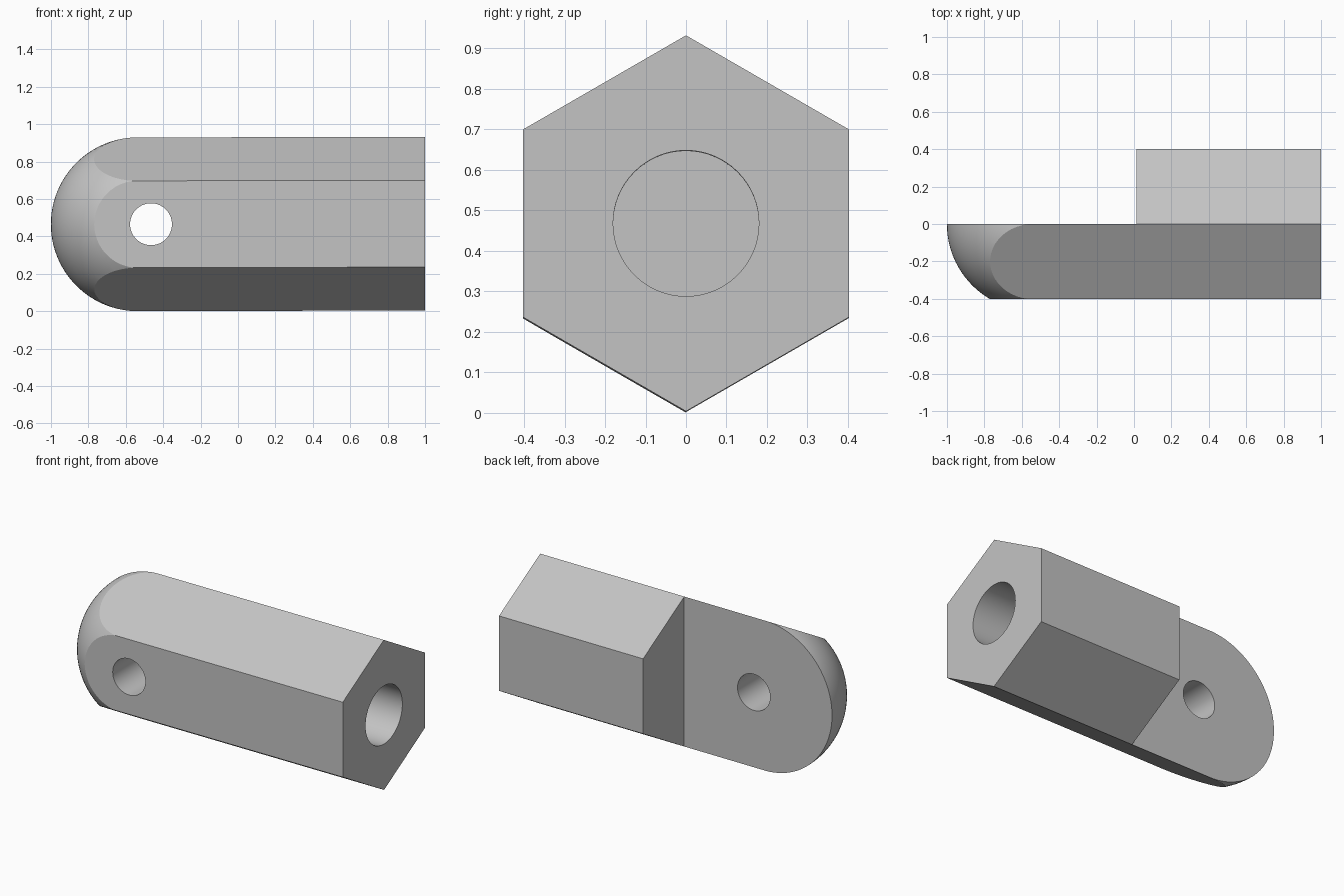
import bpy, bmesh, math
from mathutils import Matrix, Vector

cube = bpy.data.objects.get("Cube")
if cube:
    bpy.data.objects.remove(cube, do_unlink=True)

APOTHEM = 0.402
RADIUS = APOTHEM / math.cos(math.pi / 6)
MID_Z = RADIUS + 0.002
NOSE_X = RADIUS - 1.0          # centre of the rounded end
STEP_X = 0.013                 # shoulder where the half tongue begins
BORE_DEPTH = 0.75

steel = bpy.data.materials.new("light grey steel")
steel.diffuse_color = (0.55, 0.55, 0.55, 1)
steel.use_nodes = True
steel.node_tree.nodes["Principled BSDF"].inputs["Base Color"].default_value = (0.55, 0.55, 0.55, 1)


def add_object(name, bm, helper=False):
    bmesh.ops.recalc_face_normals(bm, faces=bm.faces)
    mesh = bpy.data.meshes.new(name)
    bm.to_mesh(mesh)
    bm.free()
    mesh.materials.append(steel)
    obj = bpy.data.objects.new(name, mesh)
    bpy.context.collection.objects.link(obj)
    obj.hide_render = helper
    return obj


def prism(name, sides, radius, start, end, helper=False):
    """Prism whose axis runs from start to end, smooth-walled when round."""
    a, b = Vector(start), Vector(end)
    axis = b - a
    turn = axis.to_track_quat('Z', 'Y').to_matrix().to_4x4()
    bm = bmesh.new()
    bmesh.ops.create_cone(bm, cap_ends=True, segments=sides, radius1=radius, radius2=radius,
                          depth=axis.length, matrix=Matrix.Translation((a + b) / 2) @ turn)
    for f in bm.faces:
        f.smooth = sides > 8 and len(f.verts) == 4
    return add_object(name, bm, helper)


def nose_envelope():
    """Hemisphere flaring into a wide sleeve, used to round the end."""
    r = RADIUS + 0.0005
    rings = 24
    profile = [(NOSE_X - r * math.cos(i * math.pi / 2 / rings),
                r * math.sin(i * math.pi / 2 / rings)) for i in range(rings + 1)]
    profile += [(NOSE_X + 0.001, 0.7), (1.2, 0.7), (1.2, 0)]
    bm = bmesh.new()
    verts = [bm.verts.new((x, 0, z)) for x, z in profile]
    edges = [bm.edges.new(pair) for pair in zip(verts, verts[1:])]
    bmesh.ops.spin(bm, geom=verts + edges, cent=(0, 0, 0), axis=(1, 0, 0),
                   angle=math.tau, steps=96)
    bmesh.ops.remove_doubles(bm, verts=bm.verts, dist=1e-5)
    for f in bm.faces:
        f.smooth = f.calc_center_median().x < NOSE_X
    return add_object("nose_envelope", bm, True)


def half_block():
    bm = bmesh.new()
    bmesh.ops.create_cube(bm, size=1, matrix=Matrix.Translation((STEP_X - 1, 0.5, 0))
                          @ Matrix.Diagonal((2, 1, 2, 1)))
    return add_object("half_cutter", bm, True)


# Hexagonal bar
body = prism("hex_bar", 6, RADIUS, (-1.1, 0, 0), (1, 0, 0))
corner = max(body.data.vertices, key=lambda v: v.co.z).co
if abs(corner.z - RADIUS) > 0.001:
    body.data.transform(Matrix.Rotation(math.pi / 6, 4, 'X'))

# Rounded end, half tongue, cross hole and blind bore
cuts = [
    (nose_envelope(), 'INTERSECT'),
    (half_block(), 'DIFFERENCE'),
    (prism("cross_hole_cutter", 64, 0.112, (-0.465, -1, 0), (-0.465, 1, 0), True), 'DIFFERENCE'),
    (prism("bore_cutter", 64, 0.18, (1 - BORE_DEPTH, 0, 0), (1.2, 0, 0), True), 'DIFFERENCE'),
]
for cutter, operation in cuts:
    mod = body.modifiers.new(cutter.name, 'BOOLEAN')
    mod.object, mod.operation, mod.solver = cutter, operation, 'EXACT'

# Bake the cuts, then drop the helpers
depsgraph = bpy.context.evaluated_depsgraph_get()
final = bpy.data.meshes.new_from_object(body.evaluated_get(depsgraph))
body.modifiers.clear()
body.data = final
for cutter, _ in cuts:
    bpy.data.objects.remove(cutter, do_unlink=True)

# One material and crisp edges wherever a flat face meets a curved one
final.materials.clear()
final.materials.append(steel)
bm = bmesh.new()
bm.from_mesh(final)
for f in bm.faces:
    f.material_index = 0
for e in bm.edges:
    e.smooth = len(e.link_faces) == 2 and all(f.smooth for f in e.link_faces)
bm.to_mesh(final)
bm.free()

# Very slight rise towards the bored end
body.rotation_euler.y = -0.002
body.location.z = MID_Z
